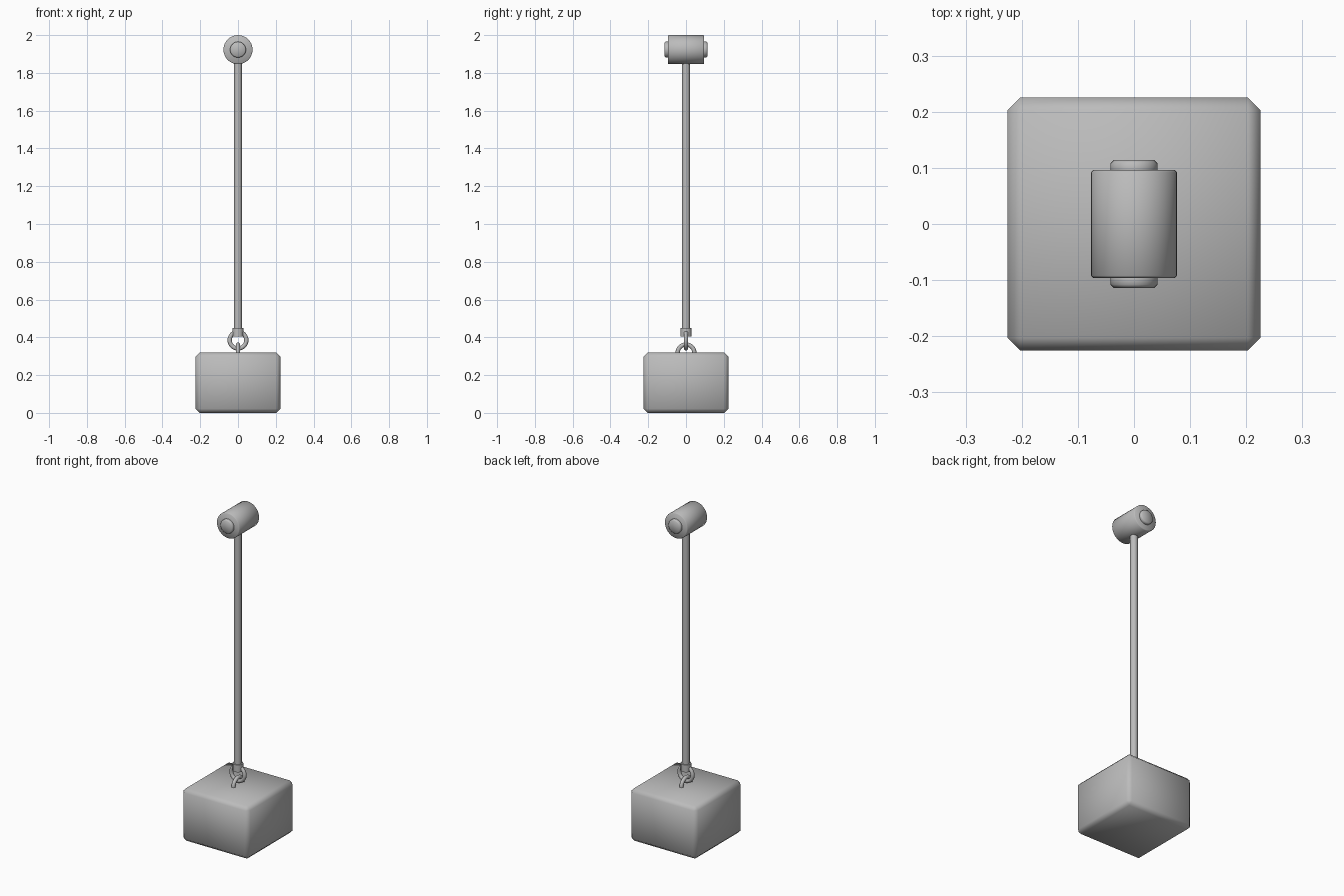
import bpy, math

if "Cube" in bpy.data.objects:
    bpy.data.objects.remove(bpy.data.objects["Cube"], do_unlink=True)

GREY = (0.5, 0.5, 0.5, 1)
metal = bpy.data.materials.new("grey metal")
metal.use_nodes = True
metal.diffuse_color = GREY
metal.node_tree.nodes["Principled BSDF"].inputs["Base Color"].default_value = GREY


def finish(name, bevel=0.0, flat_angle=40):
    """Name, colour, bevel and smooth the active object."""
    ob = bpy.context.object
    ob.name = name
    ob.data.materials.append(metal)
    bpy.ops.object.transform_apply(location=False, rotation=True, scale=True)
    if bevel:
        mod = ob.modifiers.new("Bevel", 'BEVEL')
        mod.width, mod.segments, mod.limit_method = bevel, 1, 'ANGLE'
        bpy.ops.object.modifier_apply(modifier="Bevel")
    bpy.ops.object.shade_smooth_by_angle(angle=math.radians(flat_angle))
    return ob


def cylinder(name, radius, length, z, y=0, along_y=False, sides=32, bevel=0.0, flat_angle=40):
    bpy.ops.mesh.primitive_cylinder_add(
        vertices=sides, radius=radius, depth=length, location=(0, y, z),
        rotation=(math.pi / 2 if along_y else 0, 0, 0))
    return finish(name, bevel, flat_angle)


def ring(name, z, rotation):
    bpy.ops.mesh.primitive_torus_add(
        major_radius=0.044, minor_radius=0.0115, major_segments=32,
        minor_segments=12, location=(0, 0, z), rotation=rotation)
    return finish(name)


# Chamfered weight block, shaded smooth across its edges
bpy.ops.mesh.primitive_cube_add(size=1, location=(0, 0, 0.16))
bpy.context.object.scale = (0.45, 0.45, 0.32)
finish("weight_block", 0.022, 180)

# Two linked rings: one sunk in the block, one hanging from the rod
quarter = math.pi / 2
ring("block_ring", 0.318, (0, quarter, 0))
ring("rod_ring", 0.385, (quarter, 0, 0))

# Rod and its end collar
cylinder("collar", 0.029, 0.044, 0.427, sides=24)
cylinder("rod", 0.021, 1.45, 1.155, sides=16)

# Crosswise handle with a round cap at each end
cylinder("handle", 0.077, 0.192, 1.923, along_y=True, bevel=0.004, flat_angle=60)
for name, side in (("front_cap", -1), ("back_cap", 1)):
    cylinder(name, 0.042, 0.03, 1.923, y=side * 0.099, along_y=True, bevel=0.006, flat_angle=60)
